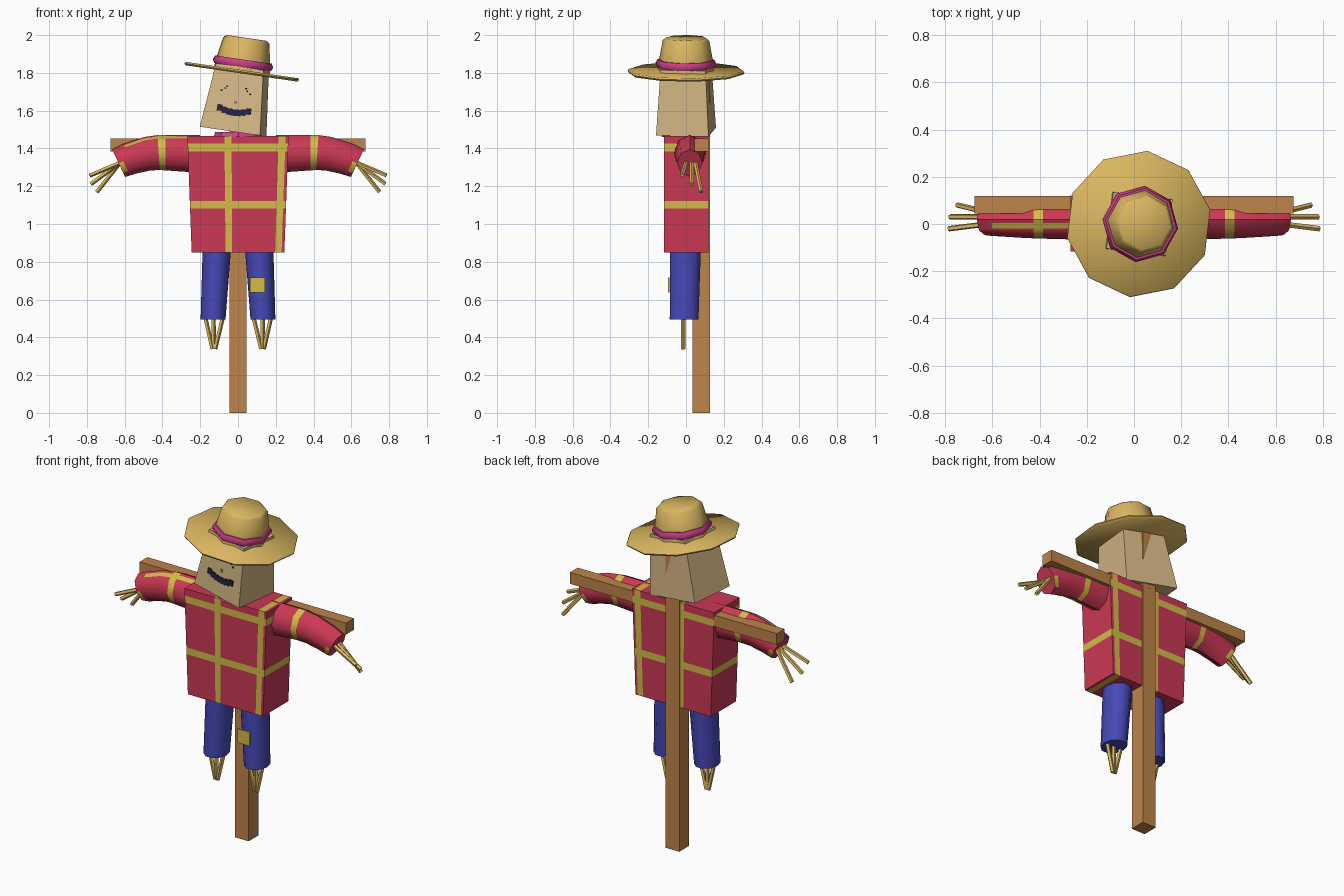
import bpy, bmesh, math
from mathutils import Vector as V, Matrix

if "Cube" in bpy.data.objects:
    bpy.data.objects.remove(bpy.data.objects["Cube"])

def material(name, r, g, b):
    m = bpy.data.materials.new(name)
    m.diffuse_color = [((c / 255 + 0.055) / 1.055) ** 2.4 for c in (r, g, b)] + [1]
    m.use_nodes = True
    m.node_tree.nodes["Principled BSDF"].inputs["Base Color"].default_value = m.diffuse_color
    return m

wood = material("wood", 190, 132, 74)
red = material("red_cloth", 203, 56, 84)
yellow = material("yellow_stripe", 212, 188, 72)
blue = material("blue_denim", 70, 72, 182)
straw = material("straw", 218, 182, 96)
burlap = material("burlap", 214, 184, 134)
dark = material("dark_thread", 36, 36, 62)
pink = material("pink_band", 208, 66, 138)

def finish(bm, name, mats, smooth=None, matrix=None):
    bmesh.ops.recalc_face_normals(bm, faces=bm.faces)
    me = bpy.data.meshes.new(name)
    bm.to_mesh(me)
    bm.free()
    if matrix:
        me.transform(matrix)
    for m in mats:
        me.materials.append(m)
    ob = bpy.data.objects.new(name, me)
    bpy.context.collection.objects.link(ob)
    if smooth is not None:
        bpy.ops.object.select_all(action='DESELECT')
        ob.select_set(True)
        bpy.context.view_layer.objects.active = ob
        bpy.ops.object.shade_smooth_by_angle(angle=math.radians(smooth))
    return ob

def box_bm(lo, hi):
    lo, hi = V(lo), V(hi)
    bm = bmesh.new()
    bmesh.ops.create_cube(bm, size=1, matrix=Matrix.Translation((lo + hi) / 2)
                          @ Matrix.Diagonal((*(hi - lo), 1)))
    return bm

def box(name, lo, hi, mat, matrix=None):
    return finish(box_bm(lo, hi), name, [mat], None, matrix)

def loft_bm(rings, sides, closed=False):
    # Each ring is (centre, first axis, second axis)
    bm = bmesh.new()
    loops = []
    for c, u, v in rings:
        angles = [2 * math.pi * i / sides for i in range(sides)]
        loops.append([bm.verts.new(V(c) + V(u) * math.cos(a) + V(v) * math.sin(a)) for a in angles])
    pairs = list(zip(loops, loops[1:]))
    if closed:
        pairs.append((loops[-1], loops[0]))
    else:
        bm.faces.new(loops[0])
        bm.faces.new(loops[-1])
    for a, b in pairs:
        for i in range(sides):
            j = (i + 1) % sides
            bm.faces.new((a[i], a[j], b[j], b[i]))
    return bm

def lathe(name, profile, sides, mat, smooth, matrix=None):
    # Vertical turned shape with its first corner towards +y
    rings = [((0, 0, z), (0, r, 0), (-r, 0, 0)) for r, z in profile]
    return finish(loft_bm(rings, sides), name, [mat], smooth, matrix)

def rod(name, a, b, r):
    a, b = V(a), V(b)
    d = (b - a).normalized()
    u = d.cross(V((0, 1, 0))).normalized()
    v = d.cross(u)
    finish(loft_bm([(a, u * r, v * r), (b, u * r, v * r)], 5), name, [straw], 40)

def cut(bm, co, no):
    bmesh.ops.bisect_plane(bm, geom=bm.verts[:] + bm.edges[:] + bm.faces[:],
                           plane_co=co, plane_no=no, dist=1e-5)

# Wooden cross
box("post", (-0.045, 0.035, 0), (0.045, 0.127, 1.87), wood)
box("crossbar", (-0.675, 0.045, 1.385), (0.675, 0.118, 1.452), wood)

# Plaid shirt body, cut along the stripe edges and tapered downwards
xs = [(-0.072, -0.034), (0.215, 0.252)]
zs = [(1.082, 1.122), (1.385, 1.425)]
bm = box_bm((-0.268, -0.117, 0.848), (0.268, 0.12, 1.467))
for x in sum(xs, ()):
    cut(bm, (x, 0, 0), (1, 0, 0))
for z in sum(zs, ()):
    cut(bm, (0, 0, z), (0, 0, 1))
for f in bm.faces:
    c = f.calc_center_median()
    f.material_index = int(any(a < c.x < b for a, b in xs) or any(a < c.z < b for a, b in zs))
for v in bm.verts:
    v.co.x *= 1 - 0.085 * (1.467 - v.co.z) / 0.62
finish(bm, "shirt_body", [red, yellow])
lathe("neck_scarf", [(0.13, 1.46), (0.12, 1.488)], 8, pink, 40)

# x, z, half height, half depth, tilt in degrees of each sleeve ring
sleeve = [(0.20, 1.371, 0.100, 0.087, 0), (0.385, 1.378, 0.094, 0.082, 0),
          (0.42, 1.378, 0.093, 0.081, 4), (0.48, 1.372, 0.090, 0.078, 12),
          (0.575, 1.345, 0.085, 0.072, 22), (0.607, 1.332, 0.083, 0.070, 25),
          (0.632, 1.322, 0.080, 0.067, 25)]
for side, s in (("left", -1), ("right", 1)):
    # Sleeve with yellow cross stripes
    rings = []
    for x, z, rz, ry, t in sleeve:
        t = math.radians(t)
        rings.append(((s * x, 0.02, z), (s * rz * math.sin(t), 0, rz * math.cos(t)), (0, ry, 0)))
    bm = loft_bm(rings, 8)
    bmesh.ops.recalc_face_normals(bm, faces=bm.faces)
    if s < 0:
        for y in (-0.02, 0.005):
            cut(bm, (0, y, 0), (0, 1, 0))
    for f in bm.faces:
        c = f.calc_center_median()
        cross = 0.385 < abs(c.x) < 0.42 or (0.56 < abs(c.x) < 0.62 and abs(f.normal.x) < 0.6
                                            and f.calc_area() < 0.0035
                                            and 0.57 < abs(c.x) + 0.44 * (1.34 - c.z) * -1 < 0.612)
        along = s < 0 and f.normal.z > 0.3 and -0.02 < c.y < 0.005 and abs(c.x) < 0.6
        f.material_index = int(cross or along)
    finish(bm, side + "_sleeve", [red, yellow], 50)
    # Straw fingers
    for y0, end in ((0.0, (0.785, -0.02, 1.257)), (0.03, (0.78, 0.03, 1.212)), (0.05, (0.748, 0.08, 1.17))):
        rod(side + "_straw_finger", (s * 0.625, y0, 1.325), (s * end[0], end[1], end[2]), 0.012)
    # Trouser leg
    rings = [((s * x, y, z), (rx, 0, 0), (0, ry, 0)) for x, y, z, rx, ry in
             ((0.132, -0.01, 0.495, 0.066, 0.080), (0.112, -0.003, 0.87, 0.075, 0.086))]
    finish(loft_bm(rings, 10), side + "_trouser_leg", [blue], 50)
    # Straw foot gathered to a point
    for x in (0.08, 0.13, 0.175):
        rod(side + "_straw_foot", (s * x, -0.015, 0.51), (s * (0.129 + (x - 0.128) * 0.15), -0.015, 0.338), 0.012)

box("knee_patch", (0.063, -0.096, 0.637), (0.143, -0.087, 0.718), yellow)

# Tilted head and hat share one local frame, with the brim at its origin
H = (Matrix.Translation((0.02, 0, 1.806)) @ Matrix.Rotation(math.radians(8.3), 4, 'Y')
     @ Matrix.Rotation(math.radians(-7), 4, 'Z'))
bm = box_bm((-0.5, -0.5, -0.32), (0.5, 0.5, 0.025))
for v in bm.verts:
    w, d = (0.325, 0.28) if v.co.z < 0 else (0.255, 0.24)
    v.co.x *= w
    v.co.y *= d
finish(bm, "head", [burlap], None, H)

def face_plate(name, x, z, w, h, mat):
    y = -0.14 + 0.02 * (z + 0.32) / 0.345
    box(name, (x - w / 2, y - 0.005, z - h / 2), (x + w / 2, y + 0.004, z + h / 2), mat, H)

# Stitched mouth, eyes and nose
for i in range(7):
    x = (i - 3) * 0.026
    face_plate("mouth_stitch", x + 0.005, -0.22 + 0.017 * (x / 0.08) ** 2, 0.0265, 0.034, dark)
for s in (-1, 1):
    for dx, dz in ((-0.014, 0.014), (0.012, -0.012), (-0.006, 0.002)):
        face_plate("eye_stitch", s * 0.065 + dx * s, -0.1 + dz, 0.008, 0.008, dark)
face_plate("nose", 0.005, -0.165, 0.012, 0.016, wood)

# Straw hat
lathe("hat_brim", [(0.306, -0.009), (0.312, 0.0), (0.306, 0.009)], 10, straw, 60, H)
lathe("hat_crown", [(0.150, 0), (0.146, 0.05), (0.124, 0.168), (0.108, 0.181)], 8, straw, 60, H)
rings = []
for i in range(8):
    a = math.pi / 4 * i
    out = V((-math.sin(a), math.cos(a), 0))
    rings.append((out * 0.142 + V((0, 0, 0.045)), out * 0.021, (0, 0, 0.023)))
finish(loft_bm(rings, 6, True), "hat_band", [pink], 60, H)
